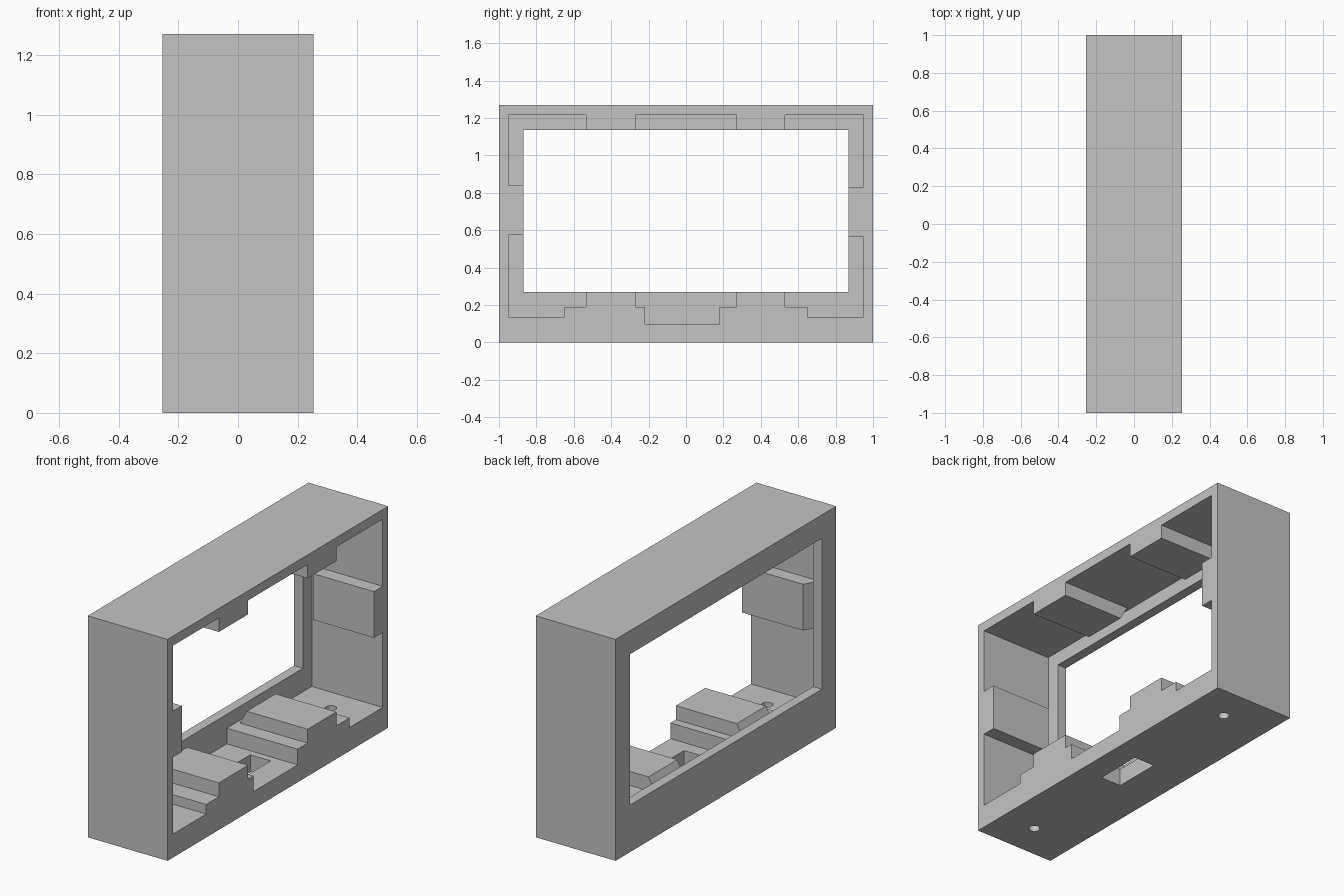
import bpy, bmesh, math

if "Cube" in bpy.data.objects:
    bpy.data.objects.remove(bpy.data.objects["Cube"])

HX, H = 0.253, 1.27        # half depth, height
PLATE = -0.197             # inner side of the window plate
TIP, ROOT = -0.133, -0.177 # sloped ends of the ribs

grey = bpy.data.materials.new("plain_grey")
grey.diffuse_color = (0.55, 0.55, 0.55, 1)
grey.use_nodes = True
grey.node_tree.nodes["Principled BSDF"].inputs["Base Color"].default_value = grey.diffuse_color


def prism(name, pts, vec):
    """Solid from a planar polygon swept along vec."""
    bm = bmesh.new()
    face = bm.faces.new([bm.verts.new(p) for p in pts])
    ext = bmesh.ops.extrude_face_region(bm, geom=[face])
    bmesh.ops.translate(bm, vec=vec, verts=[v for v in ext["geom"] if isinstance(v, bmesh.types.BMVert)])
    bmesh.ops.recalc_face_normals(bm, faces=bm.faces)
    me = bpy.data.meshes.new(name)
    bm.to_mesh(me)
    bm.free()
    me.materials.append(grey)
    ob = bpy.data.objects.new(name, me)
    bpy.context.collection.objects.link(ob)
    return ob


def box(name, x0, x1, y0, y1, z0, z1):
    return prism(name, [(x0, y0, z0), (x1, y0, z0), (x1, y1, z0), (x0, y1, z0)], (0, 0, z1 - z0))


def combine(target, tool, op):
    mod = target.modifiers.new(op, 'BOOLEAN')
    mod.operation, mod.solver, mod.object = op, 'EXACT', tool
    bpy.context.view_layer.objects.active = target
    bpy.ops.object.modifier_apply(modifier=mod.name)
    bpy.data.objects.remove(tool)


# Outer casing
casing = box("display_casing", -HX, HX, -1, 1, 0, H)

# Cavity with stepped floor, open to +x
outline = [(-.95, 1.215), (-.95, .135), (-.65, .135), (-.65, .19), (-.22, .19), (-.22, .10),
           (.18, .10), (.18, .19), (.65, .19), (.65, .135), (.95, .135), (.95, 1.215)]
combine(casing, prism("cavity", [(PLATE, y, z) for y, z in outline], (0.6, 0, 0)), 'DIFFERENCE')

# Window through the plate
combine(casing, box("window", -0.4, 0, -.87, .87, .27, 1.135), 'DIFFERENCE')

# Cable slot and two screw holes in the floor
combine(casing, box("slot", -.02, .11, -.14, .14, -.1, .15), 'DIFFERENCE')
for y in (-.79, .79):
    ring = [(.036 + .03 * math.cos(a), y + .03 * math.sin(a), -.1)
            for a in (i * math.tau / 24 for i in range(24))]
    combine(casing, prism("screw_hole", ring, (0, 0, .3)), 'DIFFERENCE')


def rib_profile(root, tip):
    """(x, height) section: sloped inner end, root sunk into the wall."""
    sink = root + (root - tip) * 0.3
    return [(HX, sink), (ROOT, sink), (ROOT, root), (TIP, tip), (HX, tip)]


# Ribs on floor and ceiling
for y0, y1 in ((-.535, -.27), (.27, .53)):
    for root, tip in ((.19, .27), (1.215, 1.135)):
        rib = prism("rib", [(x, y0, z) for x, z in rib_profile(root, tip)], (0, y1 - y0, 0))
        combine(casing, rib, 'UNION')

# Ribs on the side walls
for s, z0, z1 in ((-1, .575, .84), (1, .565, .83)):
    rib = prism("rib", [(x, s * y, z0) for x, y in rib_profile(.95, .87)], (0, 0, z1 - z0))
    combine(casing, rib, 'UNION')
